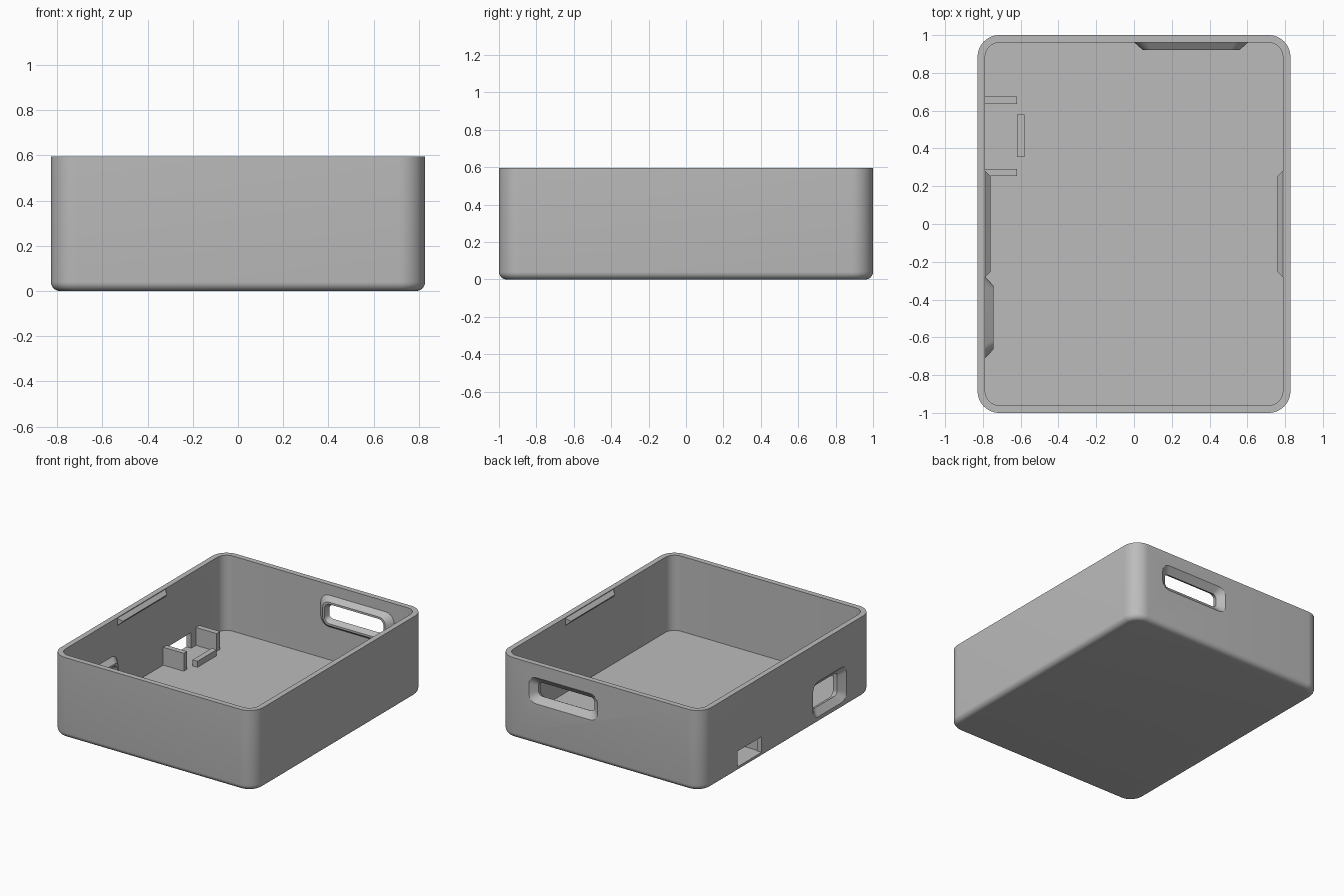
import bpy, bmesh, math

cube = bpy.data.objects.get("Cube")
if cube:
    bpy.data.objects.remove(cube, do_unlink=True)

grey = bpy.data.materials.new("plain grey")
grey.use_nodes = True
grey.diffuse_color = (0.5, 0.5, 0.5, 1)
grey.node_tree.nodes["Principled BSDF"].inputs["Base Color"].default_value = (0.5, 0.5, 0.5, 1)


def outline(a, b, r, seg):
    """Rounded rectangle with half sizes a, b; sharp corners when seg is 0."""
    pts = []
    for i, (sx, sy) in enumerate([(1, 1), (-1, 1), (-1, -1), (1, -1)]):
        if seg == 0:
            pts.append((sx * a, sy * b))
            continue
        for k in range(seg + 1):
            t = math.pi / 2 * (i + k / seg)
            pts.append((sx * (a - r) + r * math.cos(t), sy * (b - r) + r * math.sin(t)))
    return pts


def loft(name, rings, place=lambda a, b, h: (a, b, h), seg=8):
    """Closed solid through rounded rectangles (a, b, radius, height)."""
    bm = bmesh.new()
    loops = [[bm.verts.new(place(p, q, h)) for p, q in outline(a, b, r, seg)]
             for a, b, r, h in rings]
    n = len(loops[0])
    for low, high in zip(loops, loops[1:]):
        for i in range(n):
            j = (i + 1) % n
            bm.faces.new((low[i], low[j], high[j], high[i]))
    bm.faces.new(loops[0])
    bm.faces.new(loops[-1])
    bmesh.ops.recalc_face_normals(bm, faces=bm.faces)
    mesh = bpy.data.meshes.new(name)
    bm.to_mesh(mesh)
    bm.free()
    mesh.materials.append(grey)
    obj = bpy.data.objects.new(name, mesh)
    bpy.context.collection.objects.link(obj)
    return obj


def box(name, x0, x1, y0, y1, z0, z1):
    a, b = (x1 - x0) / 2, (y1 - y0) / 2
    return loft(name, [(a, b, 0, z0), (a, b, 0, z1)],
                lambda p, q, h: (x0 + a + p, y0 + b + q, h), seg=0)


def combine(target, tool, operation):
    mod = target.modifiers.new(tool.name, "BOOLEAN")
    mod.operation, mod.solver, mod.object = operation, "EXACT", tool
    bpy.context.view_layer.objects.active = target
    bpy.ops.object.modifier_apply(modifier=mod.name)
    bpy.data.objects.remove(tool, do_unlink=True)


# Tray: rounded shell with a filleted underside and a sharp inner floor
W, D, H, WALL, FIL = 0.828, 1.0, 0.595, 0.04, 0.04
rings = []
for k in range(7):
    t = math.pi / 2 * k / 6
    inset = FIL * (1 - math.sin(t))
    rings.append((W - inset, D - inset, 0.115 - inset, FIL * (1 - math.cos(t))))
tray = loft("tray", rings + [(W, D, 0.115, H)], seg=12)
cavity = loft("cavity", [(W - WALL, D - WALL, 0.075, z) for z in (WALL, 0.8)], seg=12)
combine(tray, cavity, "DIFFERENCE")


# Flared ports: raised collar inside the wall, hourglass hole through it
def port(name, place, a, b, depth):
    collar = loft(name + "_collar", [(a + 0.02, b + 0.02, 0.07, 0.02),
                                     (a + 0.02, b + 0.02, 0.07, WALL),
                                     (a - 0.025, b - 0.01, 0.05, depth)], place)
    hole = loft(name + "_hole", [(a + 0.02, b + 0.02, 0.07, -0.02),
                                 (a, b, 0.06, 0),
                                 (a - 0.052, b - 0.047, 0.03, WALL),
                                 (a - 0.04, b - 0.025, 0.04, depth),
                                 (a - 0.04, b - 0.025, 0.04, depth + 0.02)], place)
    combine(tray, collar, "UNION")
    combine(tray, hole, "DIFFERENCE")


port("back_port", lambda a, b, h: (0.303 + a, D - h, 0.4 + b), 0.28, 0.097, 0.08)
port("side_port", lambda a, b, h: (-W + h, -0.495 + a, 0.18 + b), 0.195, 0.13, 0.083)

# Small socket opening at floor level in the side wall
combine(tray, box("socket_opening", -0.9, -0.78, 0.3, 0.58, WALL, 0.155), "DIFFERENCE")

# Board holder behind the socket
box("holder_rib_front", -0.79, -0.62, 0.253, 0.292, 0.035, 0.172)
box("holder_rib_back", -0.79, -0.62, 0.635, 0.676, 0.035, 0.172)
box("holder_stop", -0.62, -0.58, 0.355, 0.58, 0.035, 0.085)

# Snap ridges below the rim on both side walls
for side, name in ((-1, "snap_ridge_right_side"), (1, "snap_ridge_left_side")):
    loft(name, [(0.282, 0.027, 0, 0), (0.282, 0.027, 0, 0.005), (0.255, 0.002, 0, 0.032)],
         lambda a, b, h, s=side: (s * (W - WALL + 0.005 - h), a, 0.563 + b), seg=0)

# Smooth rounded corners while keeping real edges sharp
bpy.ops.object.select_all(action="DESELECT")
tray.select_set(True)
bpy.context.view_layer.objects.active = tray
bpy.ops.object.shade_smooth_by_angle(angle=math.radians(30))
